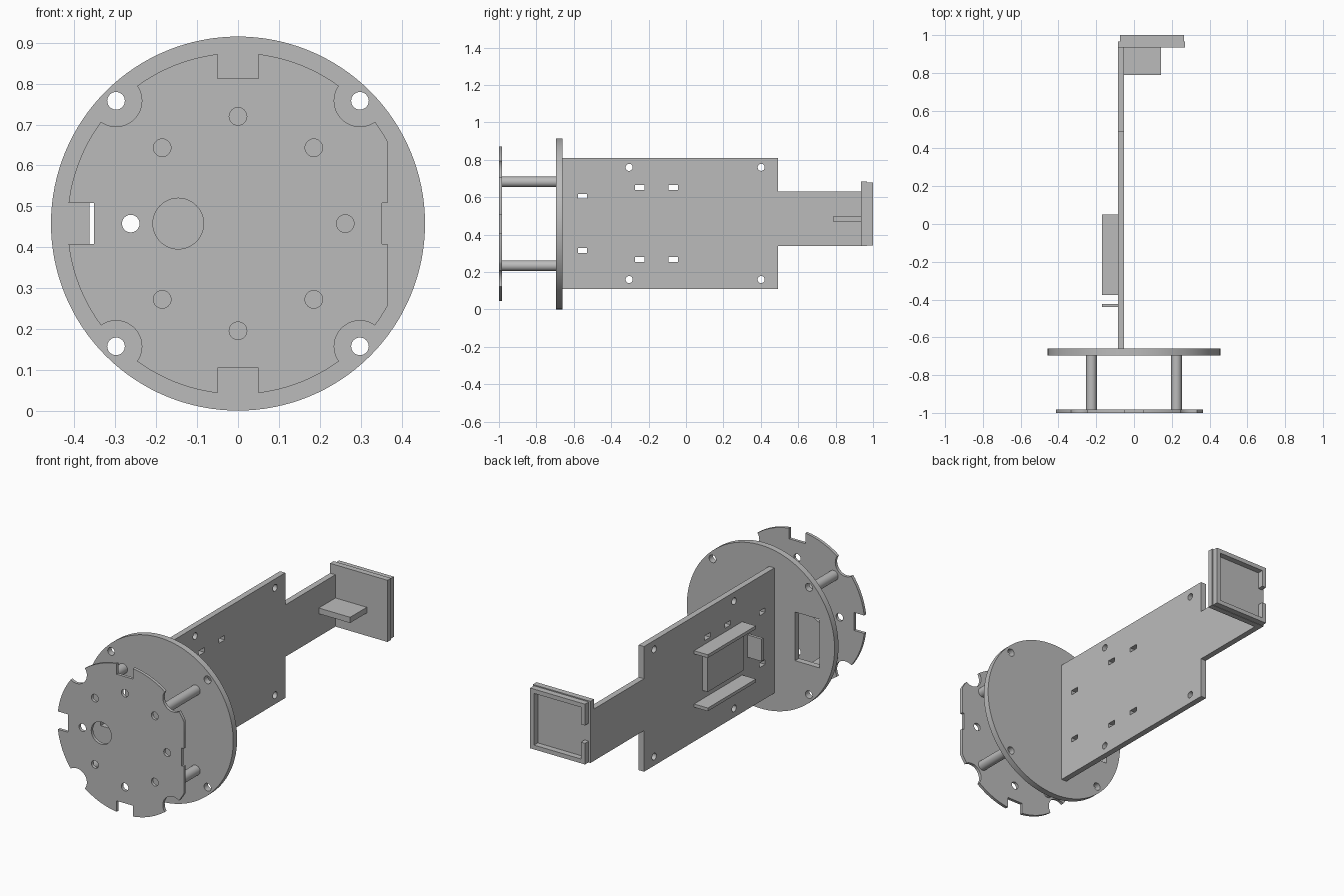
import bpy
import bmesh
import math
from mathutils import Matrix, Vector

cube = bpy.data.objects.get("Cube")
if cube:
    bpy.data.objects.remove(cube, do_unlink=True)

GREY = (0.5, 0.5, 0.5, 1)
mat = bpy.data.materials.new("plain grey")
mat.use_nodes = True
mat.diffuse_color = GREY
mat.node_tree.nodes["Principled BSDF"].inputs["Base Color"].default_value = GREY

MID = 0.458  # height of the disc axis


def finish(name, bm):
    mesh = bpy.data.meshes.new(name)
    bm.to_mesh(mesh)
    bm.free()
    mesh.materials.append(mat)
    obj = bpy.data.objects.new(name, mesh)
    bpy.context.collection.objects.link(obj)
    return obj


def box(name, x, y, z):
    """Box from three (low, high) ranges."""
    bm = bmesh.new()
    bmesh.ops.create_cube(bm, size=1)
    size = Vector([r[1] - r[0] for r in (x, y, z)])
    centre = Vector([(r[0] + r[1]) / 2 for r in (x, y, z)])
    bm.transform(Matrix.Translation(centre) @ Matrix.Diagonal(size).to_4x4())
    return finish(name, bm)


def rod(name, centre, radius, length, axis="Y", sides=32):
    bm = bmesh.new()
    bmesh.ops.create_cone(bm, cap_ends=True, segments=sides, radius1=radius,
                          radius2=radius, depth=length)
    turn = Matrix.Rotation(math.pi / 2, 4, "X" if axis == "Y" else "Y")
    bm.transform(Matrix.Translation(centre) @ turn)
    return finish(name, bm)


def cut(obj, cutters):
    """Subtract the cutters, bake the result and remove them."""
    for c in cutters:
        c.hide_render = True
        mod = obj.modifiers.new("cut", "BOOLEAN")
        mod.operation = "DIFFERENCE"
        mod.solver = "EXACT"
        mod.object = c
    graph = bpy.context.evaluated_depsgraph_get()
    mesh = bpy.data.meshes.new_from_object(obj.evaluated_get(graph))
    obj.modifiers.clear()
    obj.data = mesh
    for c in cutters:
        bpy.data.objects.remove(c, do_unlink=True)


def smooth(obj):
    bpy.ops.object.select_all(action="DESELECT")
    obj.select_set(True)
    bpy.context.view_layer.objects.active = obj
    bpy.ops.object.shade_smooth_by_angle(angle=math.radians(30))


corners = [(sx, sz) for sx in (-1, 1) for sz in (-1, 1)]

# Front plate: notched disc with a ring of holes and one large hole
front = rod("front_plate", (0, -0.9915, MID), 0.417, 0.017, sides=128)
deep = (-1.1, -0.9)
notch = (0.408, 0.508)
cutters = [
    box("cutter", (-0.05, 0.05), deep, (0.813, 1)),
    box("cutter", (-0.05, 0.05), deep, (-0.1, 0.105)),
    box("cutter", (-0.6, -0.352), deep, notch),
    box("cutter", (0.352, 0.6), deep, notch),
    box("cutter", (0.365, 0.7), (-1.2, -0.8), (-0.2, 1.2)),
    rod("cutter", (-0.146, -1, MID), 0.062, 0.2, sides=48),
]
for sx, sz in corners:
    cutters.append(rod("cutter", (sx * 0.298, -1, MID + sz * 0.3), 0.063, 0.2, sides=48))
for i in range(8):
    a = i * math.pi / 4
    spot = (0.262 * math.cos(a), -1, MID + 0.262 * math.sin(a))
    cutters.append(rod("cutter", spot, 0.0215, 0.2))
cut(front, cutters)
smooth(front)

# Large disc with corner holes and a cable window
disc = rod("main_disc", (0, -0.6775, MID), 0.457, 0.035, sides=128)
cutters = [box("cutter", (-0.363, -0.212), (-0.8, -0.6), (0.325, 0.597))]
for sx, sz in corners:
    cutters.append(rod("cutter", (sx * 0.298, -0.68, MID + sz * 0.3), 0.0215, 0.2))
cut(disc, cutters)
smooth(disc)

# Spacer pillars between the discs
for i, (sx, sz) in enumerate(corners):
    pillar = rod(f"pillar_{i + 1}", (sx * 0.225, -0.839, MID + sz * 0.224), 0.028, 0.288)
    smooth(pillar)

# Upright board, wide then narrow, with screw holes and slots
WALL = (-0.085, -0.052)
board = box("board", WALL, (-0.66, 0.937), (0.11, 0.81))
through = (-0.2, 0.1)
cutters = [
    box("cutter", through, (0.492, 1.2), (0.63, 1)),
    box("cutter", through, (0.492, 1.2), (0, 0.34)),
]
for s in (-1, 1):
    for y in (-0.304, 0.402):
        cutters.append(rod("cutter", (-0.07, y, 0.46 + s * 0.3), 0.019, 0.2, "X"))
    for y, dz in ((-0.553, 0.145), (-0.248, 0.192), (-0.068, 0.192)):
        z = 0.46 + s * dz
        cutters.append(box("cutter", through, (y - 0.025, y + 0.025), (z - 0.013, z + 0.013)))
cut(board, cutters)
smooth(board)

# Holder on the board: two rails, a raised pad and an end stop
HOLDER = (-0.17, -0.085)
box("upper_rail", HOLDER, (-0.375, 0.05), (0.6, 0.618))
box("lower_rail", HOLDER, (-0.375, 0.05), (0.302, 0.32))
box("pad", (-0.117, -0.085), (-0.34, -0.025), (0.367, 0.557))
box("end_stop", HOLDER, (-0.44, -0.424), (0.4, 0.525))

# Rear tray: back sheet, open rim with a side gap, and a support shelf
box("tray_sheet", (-0.085, 0.27), (0.935, 0.967), (0.34, 0.685))
rim = box("tray_rim", (-0.075, 0.264), (0.967, 1), (0.342, 0.679))
cut(rim, [
    box("cutter", (-0.05, 0.24), (0.9, 1.1), (0.366, 0.655)),
    box("cutter", (-0.2, -0.03), (0.9, 1.1), (0.46, 0.56)),
])
box("tray_shelf", (-0.052, 0.142), (0.788, 0.935), (0.468, 0.5))
